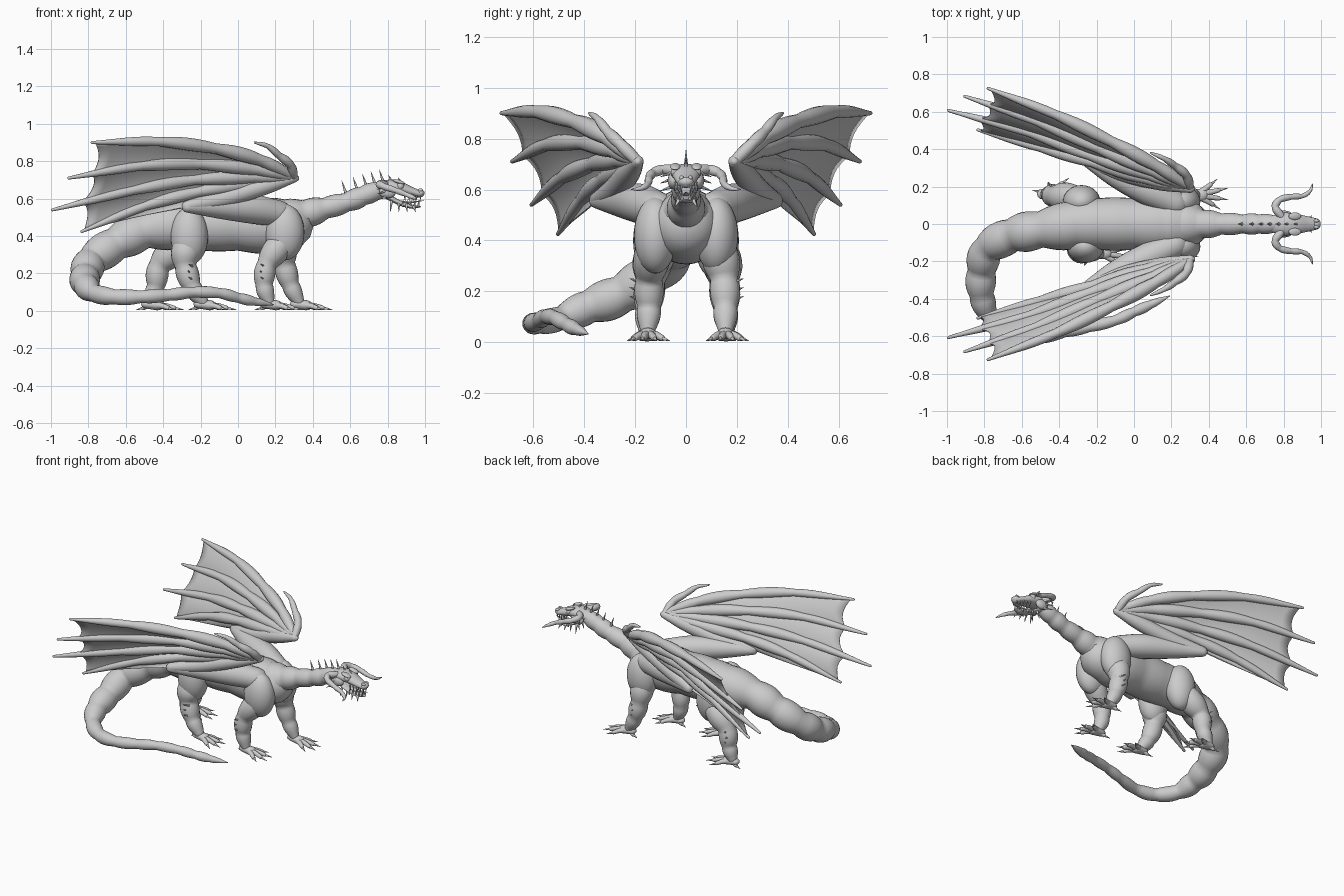
import bpy, bmesh, math
from mathutils import Vector, Matrix

if "Cube" in bpy.data.objects:
    bpy.data.objects.remove(bpy.data.objects["Cube"])


def finish(name, bm):
    bmesh.ops.recalc_face_normals(bm, faces=bm.faces)
    for f in bm.faces:
        f.smooth = True
    me = bpy.data.meshes.new(name)
    bm.to_mesh(me)
    bm.free()
    ob = bpy.data.objects.new(name, me)
    bpy.context.collection.objects.link(ob)
    return ob


def spline(pts, sub):
    """Catmull-Rom through points of any dimension."""
    P = [Vector(p) for p in pts]
    P = [P[0] * 2 - P[1]] + P + [P[-1] * 2 - P[-2]]
    out = []
    for i in range(1, len(P) - 2):
        a, b, c, d = P[i - 1:i + 3]
        for k in range(sub):
            t = k / sub
            out.append(0.5 * (2 * b + (c - a) * t + (2 * a - 5 * b + 4 * c - d) * t * t
                              + (3 * b - a - 3 * c + d) * t ** 3))
    return out + [P[-2]]


def add_tube(bm, nodes, sub=6, bulge=0.0, seg=20, flat=1.0):
    """Rounded, tapering tube through (x, y, z, r) nodes; bulge swells each segment."""
    path = spline(nodes, sub)
    pos = [Vector(p[:3]) for p in path]
    rad = [max(p[3], 0.001) * (1 - bulge + 2 * bulge * abs(math.sin(math.pi * (i % sub) / sub)))
           for i, p in enumerate(path)]
    tan = [(pos[min(i + 1, len(pos) - 1)] - pos[max(i - 1, 0)]).normalized() for i in range(len(pos))]
    rings = [(pos[0] - tan[0] * rad[0] * math.sin(a), rad[0] * math.cos(a), tan[0]) for a in (1.45, 1.0, 0.5)]
    rings += list(zip(pos, rad, tan))
    rings += [(pos[-1] + tan[-1] * rad[-1] * math.sin(a), rad[-1] * math.cos(a), tan[-1]) for a in (0.5, 1.0, 1.45)]
    ref = Vector((0, 0, 1)) if abs(tan[0].z) < 0.85 else Vector((1, 0, 0))
    prev, last = tan[0], None
    for c, r, t in rings:
        ref = prev.rotation_difference(t) @ ref
        prev = t
        side = t.cross(ref).normalized()
        up = side.cross(t)
        ring = [bm.verts.new(c + side * r * math.cos(w) + up * r * flat * math.sin(w))
                for w in (2 * math.pi * k / seg for k in range(seg))]
        if last:
            for k in range(seg):
                bm.faces.new((last[k], last[(k + 1) % seg], ring[(k + 1) % seg], ring[k]))
        else:
            bm.faces.new(ring)
        last = ring
    bm.faces.new(last)


def tube(name, nodes, **kw):
    bm = bmesh.new()
    add_tube(bm, nodes, **kw)
    return finish(name, bm)


def spikes(name, pairs, r):
    bm = bmesh.new()
    for base, tip in pairs:
        add_tube(bm, [(*base, r), (*tip, 0.001)], sub=2, seg=8)
    return finish(name, bm)


def blob(name, c, radii, tilt=0.0):
    bm = bmesh.new()
    m = Matrix.Translation(c) @ Matrix.Rotation(tilt, 4, 'Y') @ Matrix.Diagonal((*radii, 1))
    bmesh.ops.create_uvsphere(bm, u_segments=28, v_segments=18, radius=1, matrix=m)
    return finish(name, bm)


# torso, neck and tail
tube("torso", [(-.34, 0, .46, .125), (-.18, 0, .46, .14), (0, 0, .46, .14), (.16, 0, .455, .15),
               (.27, 0, .46, .135)], bulge=.015, seg=32)
tube("neck", [(.26, 0, .48, .12), (.37, 0, .52, .08), (.47, 0, .55, .06), (.58, 0, .58, .053),
              (.67, 0, .615, .054), (.76, 0, .65, .045)], bulge=.07, seg=24)
tube("tail", [(-.28, 0, .465, .132), (-.5, -.03, .43, .105), (-.65, -.06, .36, .096), (-.78, -.13, .27, .086),
              (-.815, -.25, .19, .08), (-.815, -.38, .14, .07), (-.77, -.49, .095, .05),
              (-.66, -.58, .075, .043), (-.52, -.605, .075, .036), (-.37, -.575, .085, .033),
              (-.24, -.55, .1, .03), (-.1, -.515, .095, .029), (0, -.47, .07, .028),
              (.09, -.43, .05, .024), (.19, -.385, .033, .003)], bulge=.08, seg=24)

# legs: haunch, limb, foot with clawed toes, outer spurs
legs = {
    "front_right": (-1, (.25, .12, .42), (.105, .085, .15), [(.23, .13, .36, .075), (.155, .145, .25, .057), (.14, .145, .14, .05), (.165, .15, .05, .033)]),
    "front_left": (1, (.25, .12, .42), (.105, .085, .15), [(.24, .13, .36, .075), (.25, .15, .25, .06), (.28, .155, .14, .05), (.325, .155, .05, .033)]),
    "hind_right": (-1, (-.26, .12, .4), (.1, .088, .155), [(-.28, .13, .34, .08), (-.28, .14, .24, .062), (-.245, .15, .13, .051), (-.19, .155, .05, .035)]),
    "hind_left": (1, (-.28, .12, .4), (.1, .088, .155), [(-.33, .14, .34, .08), (-.42, .15, .24, .062), (-.44, .155, .13, .051), (-.47, .16, .05, .035)]),
}
for n, (s, c, rr, nodes) in legs.items():
    nodes = [(x, y * s, z, r) for x, y, z, r in nodes]
    blob(n + "_haunch", (c[0], c[1] * s, c[2]), rr)
    tube(n + "_leg", nodes, bulge=.08)
    ax, ay = nodes[-1][:2]
    bm, claws = bmesh.new(), []
    add_tube(bm, [(ax - .02, ay, .035, .028), (ax + .04, ay, .03, .034)], seg=16, flat=.8)
    for deg, ln in ((-35, .115), (-10, .135), (14, .135), (42, .11), (165, .06)):
        d = Vector((math.cos(math.radians(deg)), math.sin(math.radians(deg)) * .9, 0))
        p = lambda q, z: (ax + .015 + d.x * q, ay + d.y * q, z)
        add_tube(bm, [(*p(.02, .03), .02), (*p(ln * .55, .026), .015), (*p(ln * .85, .016), .012)], sub=3, seg=10)
        claws.append((p(ln * .85, .016), p(ln + .033, .006)))
    finish(n + "_foot", bm)
    spikes(n + "_claws", claws, .009)
    kx, ky, _, kr = nodes[2]
    spikes(n + "_spurs", [((kx - .015 * (i % 2), ky + s * kr * .85, .17 + .035 * i),
                           (kx - .02, ky + s * (kr + .02), .18 + .035 * i)) for i in range(3)], .007)

# wings
W = (.31, .19, .71)
fingers = [
    [W, (.12, .31, .805), (-.12, .44, .868), (-.42, .585, .905), (-.78, .725, .9)],
    [W, (.1, .285, .755), (-.2, .41, .785), (-.52, .55, .775), (-.905, .683, .71)],
    [W, (.08, .265, .715), (-.24, .37, .70), (-.56, .49, .645), (-.992, .607, .54)],
    [W, (.06, .245, .68), (-.22, .33, .635), (-.5, .41, .56), (-.835, .503, .425)],
    [W, (.12, .23, .665), (-.02, .27, .625), (-.16, .31, .59), (-.3, .36, .55)],
]
pull = (.01, .08, .09, .01, 0)  # how far the membrane stops short of each fingertip
for s, n in ((-1, "right"), (1, "left")):
    fl = lambda pts: [(p[0], p[1] * s, *p[2:]) for p in pts]
    tube(n + "_wing_upper_arm", fl([(.22, .11, .52, .07), (.07, .18, .545, .078), (-.1, .26, .555, .062),
                                    (-.27, .35, .555, .03)]), seg=24)
    tube(n + "_wing_forearm", fl([(-.27, .35, .56, .03), (-.08, .28, .6, .047), (.14, .225, .665, .045),
                                  (.3, .19, .71, .024)]), seg=20)
    tube(n + "_wing_thumb", fl([(.3, .19, .71, .022), (.28, .26, .78, .024), (.22, .31, .83, .02),
                                (.16, .35, .88, .014), (.09, .38, .9, .006)]), bulge=.08, seg=14)
    for i, f in enumerate(fingers[:4]):
        rad = (.02, .034, .032, .028, .009)
        tube(f"{n}_wing_finger_{i + 1}", fl([(*p, r) for p, r in zip(f, rad)]), bulge=.12, seg=14)
    # membranes sag between fingers and end in a nearly straight trailing edge
    bm = bmesh.new()
    N, M = 24, 8
    curves = [spline(fl(f), N // 4) for f in fingers]
    for i, (A, B) in enumerate(zip(curves, curves[1:])):
        grid = []
        for u in range(N + 1):
            row = []
            for v in range(M + 1):
                w = v / M
                arch = 4 * w * (1 - w)
                q = u * (1 - pull[i] * (1 - w) - pull[i + 1] * w - .02 * arch)
                k = min(int(q), N - 1)
                a = A[k].lerp(A[k + 1], q - k)
                b = B[k].lerp(B[k + 1], q - k)
                row.append(bm.verts.new(a.lerp(b, w) + Vector((0, -s * .01, .004)) * arch * u / N))
            grid.append(row)
        for u in range(N):
            for v in range(M):
                bm.faces.new((grid[u][v], grid[u + 1][v], grid[u + 1][v + 1], grid[u][v + 1]))
    ob = finish(n + "_wing_membrane", bm)
    sol = ob.modifiers.new("thickness", 'SOLIDIFY')
    sol.thickness, sol.offset = .006, 0

# head
tube("skull", [(.74, 0, .655, .045), (.8, 0, .665, .06), (.86, 0, .66, .056), (.92, 0, .64, .043),
               (.96, 0, .628, .034)], flat=.6, seg=24)
tube("lower_jaw", [(.8, 0, .61, .043), (.87, 0, .575, .038), (.93, 0, .557, .031), (.96, 0, .557, .018)],
     flat=.35, seg=20)
blob("snout_tip", (.974, 0, .63), (.024, .03, .02))
teeth = []
for s, n in ((-1, "right"), (1, "left")):
    blob(n + "_eye", (.868, .042 * s, .668), (.02, .018, .02))
    blob(n + "_brow", (.86, .042 * s, .69), (.035, .02, .01), .3)
    blob(n + "_nostril", (.975, .017 * s, .645), (.014, .009, .01))
    blob(n + "_cheek", (.8, .05 * s, .635), (.045, .022, .033))
    tube(n + "_horn", [(.79, .04 * s, .675, .02), (.755, .09 * s, .678, .02), (.78, .13 * s, .665, .018),
                       (.84, .145 * s, .645, .016), (.9, .15 * s, .622, .013), (.94, .175 * s, .605, .01),
                       (.955, .215 * s, .6, .002)], bulge=.08, seg=14)
    spikes(n + "_cheek_spikes", [((.79, .06 * s, z), (.745, .1 * s, z - .015)) for z in (.61, .64, .665)]
           + [((.82 + .04 * i, .03 * s, .585 - .01 * i), (.815 + .045 * i, .045 * s, .53)) for i in range(4)], .008)
    for i in range(5):
        x, y = .89 + .021 * i, (.042 - .006 * i) * s
        teeth.append(((x, y, .625), (x + .004, y, .588)))
        teeth.append(((x - .01, y * .85, .562), (x - .006, y * .85, .595)))
spikes("teeth", teeth, .006)
tube("tongue", [(.84, 0, .59, .016), (.91, 0, .58, .014), (.995, 0, .59, .003)], flat=.4, seg=10)

# crest along neck and head
crest = [(.58, .635), (.64, .655), (.69, .672), (.735, .685), (.78, .695), (.83, .695), (.88, .685)]
spikes("crest_spikes", [((x, 0, z - .015), (x - .025, 0, z + (.06 if x < .8 else .03))) for x, z in crest], .01)
